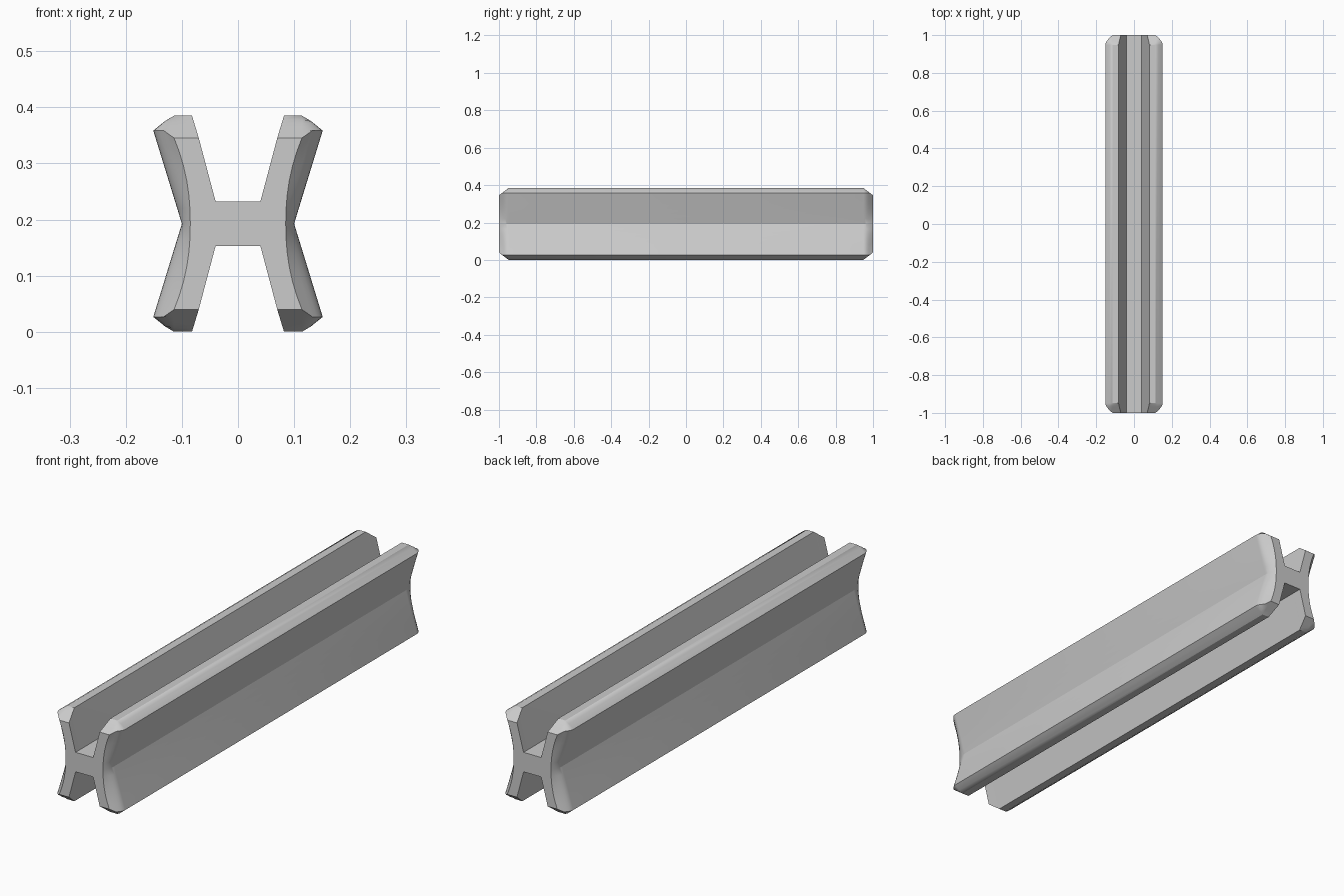
import bpy
import bmesh
import math

cube = bpy.data.objects.get("Cube")
if cube:
    bpy.data.objects.remove(cube, do_unlink=True)

# Plain grey finish
grey = bpy.data.materials.new("plain_grey")
grey.use_nodes = True
colour = (0.6, 0.6, 0.6, 1)
grey.diffuse_color = colour
grey.node_tree.nodes["Principled BSDF"].inputs["Base Color"].default_value = colour

MID, HALF, DEPTH = 0.1925, 1.0, 0.052
WALL_STEPS = 6

# Quarter section as (x, height above middle): inner corner, lip, outer tip
MAIN = [(0.04, 0.04), (0.082, MID), (0.114, MID), (0.13, 0.183), (0.151, 0.166)]
END = [(0.04, 0.04), (0.07, 0.153), (0.114, 0.153), (0.114, 0.153), (0.114, 0.153)]


def quarter(t):
    """Quarter section; t runs from the end face (0) to the full section (1)."""
    ease = math.sin(t * math.pi / 2)
    limit = 0.153 + (MID - 0.153) * t
    pts = []
    for i, (a, b) in enumerate(zip(END, MAIN)):
        f = t if i < 3 else ease
        pts.append((a[0] + (b[0] - a[0]) * f, min(b[1], limit)))
    # Outer wall: straight in the full section, scooped at the end face
    tip_z = pts[-1][1]
    for k in range(WALL_STEPS - 1, -1, -1):
        u = k / WALL_STEPS
        scooped = 0.085 + 0.029 * u ** 2.2
        straight = 0.1 + 0.051 * u * tip_z / 0.166
        pts.append((scooped + (straight - scooped) * ease, u * tip_z))
    return pts


def section(t):
    """Mirror the quarter into a closed H-shaped loop."""
    q = quarter(t)
    right = q + [(x, -z) for x, z in reversed(q[:-1])]
    return right + [(-x, -z) for x, z in right]


# Loft the beam from end to end
steps = 6
fractions = [i / steps for i in range(steps + 1)]
stations = [(-HALF + DEPTH * t, t) for t in fractions]
stations += [(-y, t) for y, t in reversed(stations)]

bm = bmesh.new()
rings = [[bm.verts.new((x, y, z + MID)) for x, z in section(t)] for y, t in stations]
n = len(rings[0])
for a, b in zip(rings, rings[1:]):
    for i in range(n):
        j = (i + 1) % n
        bm.faces.new((a[i], a[j], b[j], b[i]))
bm.faces.new(rings[0])
bm.faces.new(rings[-1])
bmesh.ops.remove_doubles(bm, verts=bm.verts, dist=0.0002)
bmesh.ops.recalc_face_normals(bm, faces=bm.faces)

mesh = bpy.data.meshes.new("flanged_beam")
bm.to_mesh(mesh)
bm.free()
mesh.materials.append(grey)
beam = bpy.data.objects.new("flanged_beam", mesh)
bpy.context.collection.objects.link(beam)

bpy.ops.object.select_all(action='DESELECT')
beam.select_set(True)
bpy.context.view_layer.objects.active = beam
bpy.ops.object.shade_smooth_by_angle(angle=math.radians(30))
